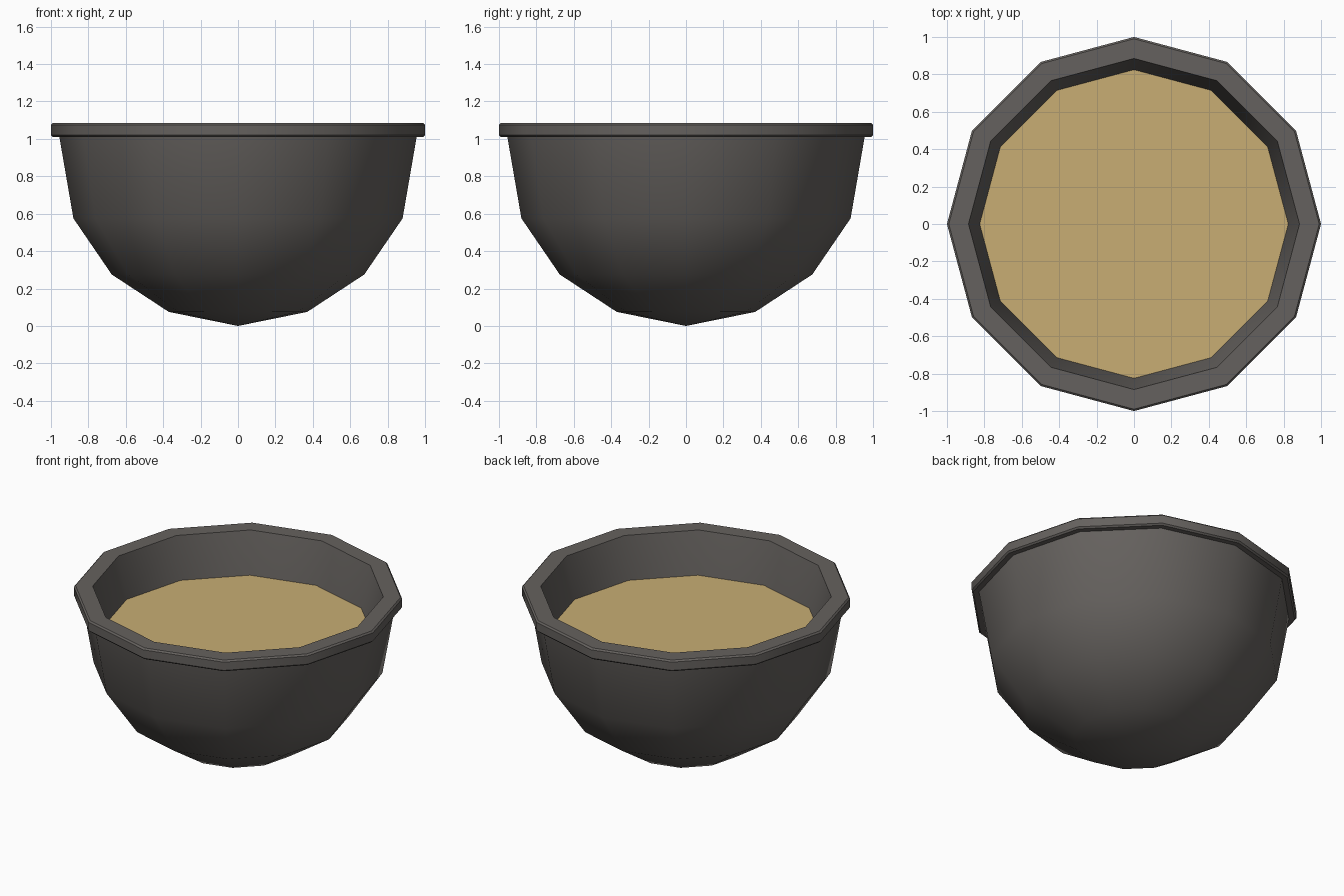
import bpy, bmesh, math

if "Cube" in bpy.data.objects:
    bpy.data.objects.remove(bpy.data.objects["Cube"])

SIDES = 12


def material(name, rgb):
    m = bpy.data.materials.new(name)
    m.diffuse_color = (*rgb, 1)
    m.use_nodes = True
    m.node_tree.nodes["Principled BSDF"].inputs["Base Color"].default_value = m.diffuse_color
    return m


def lathe(name, profile, mat):
    """Spin an (r, z) profile around z; points with r = 0 become poles."""
    bm = bmesh.new()
    rings = []
    for r, z in profile:
        if r == 0:
            rings.append([bm.verts.new((0, 0, z))] * SIDES)
        else:
            rings.append([bm.verts.new((r * math.cos(2 * math.pi * i / SIDES),
                                        r * math.sin(2 * math.pi * i / SIDES), z))
                          for i in range(SIDES)])
    for a, b in zip(rings, rings[1:]):
        for i in range(SIDES):
            j = (i + 1) % SIDES
            bm.faces.new(list(dict.fromkeys((a[i], a[j], b[j], b[i]))))
    bmesh.ops.recalc_face_normals(bm, faces=bm.faces)
    mesh = bpy.data.meshes.new(name)
    bm.to_mesh(mesh)
    bm.free()
    mesh.materials.append(mat)
    obj = bpy.data.objects.new(name, mesh)
    bpy.context.collection.objects.link(obj)
    bpy.ops.object.select_all(action='DESELECT')
    obj.select_set(True)
    bpy.context.view_layer.objects.active = obj
    bpy.ops.object.shade_smooth_by_angle(angle=math.radians(40))
    return obj


stone = material("dark_stone", (0.13, 0.12, 0.112))
broth = material("tan_filling", (0.58, 0.42, 0.175))

# Bowl with faceted outer wall, bevelled lip and inner wall down to the filling
lathe("bowl", [(0, 0), (0.37, 0.075), (0.675, 0.275), (0.88, 0.575), (0.955, 1.01),
               (0.99, 1.01), (1.0, 1.02), (1.0, 1.075), (0.99, 1.085),
               (0.885, 1.085), (0.825, 0.81), (0.80, 0.60), (0.61, 0.33),
               (0.33, 0.15), (0, 0.08)], stone)

# Flat surface of the contents
lathe("filling", [(0, 0.81), (0.826, 0.81)], broth)
